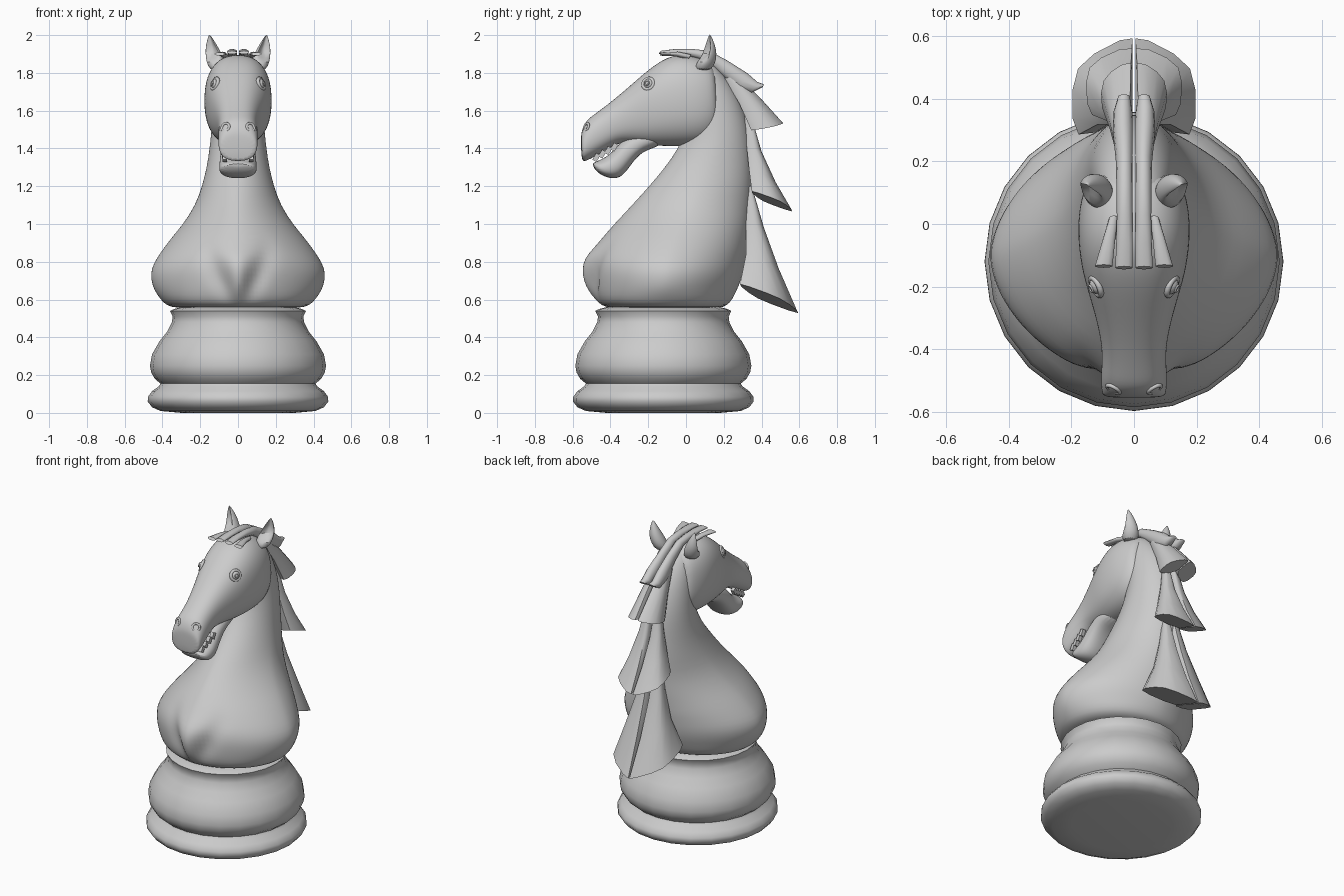
import bpy, bmesh, math
from mathutils import Vector

cube = bpy.data.objects.get("Cube")
if cube:
    bpy.data.objects.remove(cube, do_unlink=True)

grey = bpy.data.materials.new("plain grey")
grey.use_nodes = True
GREY = (0.6, 0.6, 0.6, 1)
grey.diffuse_color = GREY
grey.node_tree.nodes["Principled BSDF"].inputs["Base Color"].default_value = GREY


def finish(ob, name, angle=50):
    ob.name = name
    ob.data.materials.clear()
    ob.data.materials.append(grey)
    bpy.ops.object.select_all(action='DESELECT')
    ob.select_set(True)
    bpy.context.view_layer.objects.active = ob
    bpy.ops.object.shade_smooth_by_angle(angle=math.radians(angle))
    return ob


def loft(name, rings, subdiv=0, angle=50):
    """Skin a list of equal-sized point rings and cap both ends."""
    bm = bmesh.new()
    loops = [[bm.verts.new(p) for p in ring] for ring in rings]
    n = len(loops[0])
    for a, b in zip(loops, loops[1:]):
        for i in range(n):
            j = (i + 1) % n
            bm.faces.new((a[i], a[j], b[j], b[i]))
    bm.faces.new(loops[0])
    bm.faces.new(loops[-1])
    bmesh.ops.recalc_face_normals(bm, faces=bm.faces)
    mesh = bpy.data.meshes.new(name)
    bm.to_mesh(mesh)
    bm.free()
    ob = bpy.data.objects.new(name, mesh)
    bpy.context.collection.objects.link(ob)
    if subdiv:
        mod = ob.modifiers.new("smooth", 'SUBSURF')
        mod.levels = mod.render_levels = subdiv
    return finish(ob, name, angle)


def angles(n):
    return [2 * math.pi * i / n for i in range(n)]


def power(v, p=0.85):
    """Below 1 squares a round section off, above 1 draws it to a diamond."""
    return math.copysign(abs(v) ** p, v)


# turned base
BASE_Y = -0.12
profile = [(.3, 0), (.41, .01), (.455, .03), (.478, .06), (.477, .085), (.455, .115), (.42, .14),
           (.41, .155), (.44, .18), (.46, .215), (.466, .25), (.455, .31), (.415, .38),
           (.375, .43), (.35, .48), (.346, .51), (.36, .54), (.34, .55), (.3, .56)]
loft("turned_base", [[(r * math.sin(a), BASE_Y + r * math.cos(a), z) for a in angles(24)]
                     for r, z in profile], angle=60)


# chest and neck: level slices of height, front, back, half width
def keel(x, z):
    strength = max(0, 1 - ((z - .74) / .16) ** 2)
    groove = .03 + max(0, z - .57) * .45
    ridge = -.05 * math.exp(-(x / (groove * .7)) ** 2)
    dip = .035 * math.exp(-((abs(x) - groove) / .04) ** 2)
    return strength * (ridge + dip)


slices = [(.55, -.40, .18, .33), (.57, -.45, .22, .38), (.6, -.475, .245, .41),
          (.65, -.495, .27, .445), (.7, -.5, .29, .46), (.76, -.505, .305, .462),
          (.82, -.5, .315, .43), (.87, -.475, .325, .395), (.93, -.44, .33, .35),
          (1, -.38, .34, .29), (1.1, -.285, .345, .225), (1.2, -.195, .35, .19),
          (1.3, -.11, .35, .165), (1.4, -.04, .345, .15), (1.5, 0, .335, .14),
          (1.6, 0, .31, .132), (1.7, 0, .27, .12), (1.8, 0, .2, .1), (1.87, .02, .13, .07)]
rings = []
for z, front, back, w in slices:
    ring = []
    taper = 1.14 if .6 < z < 1.15 else 1.05
    for a in angles(64):
        x = w * power(math.sin(a), taper)
        y = (front + back) / 2 + (back - front) / 2 * power(math.cos(a), taper)
        if math.cos(a) < 0:
            y += keel(x, z)
        ring.append((x, y, z))
    rings.append(ring)
loft("chest_and_neck", rings, 1)


# head and jaw: sections from a top point to a bottom point with a half width
def muzzle_loft(name, sections):
    rings = []
    for ty, tz, by, bz, w in sections:
        rings.append([(w * power(math.sin(a)),
                       (ty + by) / 2 + (ty - by) / 2 * power(math.cos(a)),
                       (tz + bz) / 2 + (tz - bz) / 2 * power(math.cos(a))) for a in angles(20)])
    loft(name, rings, 2, 60)


muzzle_loft("head", [
    (.165, 1.82, .175, 1.54, .11), (.12, 1.87, .17, 1.47, .15), (0, 1.905, .1, 1.42, .18),
    (-.1, 1.89, 0, 1.41, .182), (-.2, 1.82, -.1, 1.41, .168), (-.3, 1.73, -.2, 1.415, .136),
    (-.4, 1.645, -.29, 1.43, .11), (-.48, 1.585, -.36, 1.43, .102), (-.53, 1.55, -.44, 1.38, .107),
    (-.553, 1.495, -.53, 1.33, .105), (-.556, 1.46, -.555, 1.33, .095)])
muzzle_loft("lower_jaw", [
    (-.1, 1.52, -.12, 1.41, .09), (-.23, 1.5, -.235, 1.39, .092), (-.33, 1.46, -.3, 1.3, .092),
    (-.39, 1.375, -.345, 1.24, .1), (-.46, 1.335, -.41, 1.24, .102),
    (-.505, 1.322, -.47, 1.27, .085)])


# teeth along the upper lip
for side in (-1, 1):
    for i in range(4):
        t = i / 3
        bpy.ops.mesh.primitive_cube_add(
            size=1, location=(side * (.07 + .012 * t), -.475 + .095 * t, 1.352 + .055 * t),
            rotation=(-.5, 0, 0))
        tooth = bpy.context.object
        tooth.scale = (.022, .025, .04)
        finish(tooth, "tooth", 30)


# eyes and nostrils
def ball(name, place, r):
    bpy.ops.mesh.primitive_uv_sphere_add(segments=16, ring_count=10, radius=r, location=place)
    finish(bpy.context.object, name)


def rim(name, place, normal, r, thick):
    bpy.ops.mesh.primitive_torus_add(
        major_segments=20, minor_segments=8, major_radius=r, minor_radius=thick, location=place,
        rotation=Vector(normal).to_track_quat('Z', 'Y').to_euler())
    finish(bpy.context.object, name)


for side in (-1, 1):
    gaze = (side * .85, -.4, .3)
    ball("eye", (side * .113, -.195, 1.74), .03)
    rim("eyelid", (side * .121, -.2, 1.742), gaze, .03, .01)
    rim("pupil", (side * .137, -.207, 1.746), gaze, .011, .004)
    rim("nostril", (side * .066, -.528, 1.512), (side * .45, -.85, .3), .022, .007)


# ears: cupped leaf shapes opening forward and outward
ear_rings = [(.105, .09, 1.81, .045, .045), (.118, .105, 1.86, .05, .055),
             (.132, .115, 1.9, .046, .05), (.143, .122, 1.95, .03, .034),
             (.152, .125, 2.005, .003, .003)]
TURN = .5
for side in (-1, 1):
    rings = []
    for cx, cy, z, w, d in ear_rings:
        ring = []
        for a in angles(16):
            u, v = w * math.cos(a), d * math.sin(a)
            if v < 0 and z > 1.87:
                v = -.35 * v - d * .4 * abs(math.cos(a))
            ring.append((side * (cx + u * math.cos(TURN) - v * math.sin(TURN)),
                         cy + u * math.sin(TURN) + v * math.cos(TURN), z))
        rings.append(ring)
    loft("ear", rings, 1, 60)


# mane locks: points of x, y, z, half width, half thickness
def lock(name, points, across, through, shape=1):
    wide, thick = Vector(across).normalized(), Vector(through).normalized()
    for side in (-1, 1):
        rings = []
        for x, y, z, hw, ht in points:
            ring = []
            for a in angles(12):
                p = (Vector((x, y, z)) + wide * hw * power(math.cos(a), shape)
                     + thick * ht * power(math.sin(a), shape))
                ring.append((side * max(p.x, .004), p.y, p.z))
            rings.append(ring)
        loft(name, rings, 0, 50)


SIDEWAYS, UPWARD = (1, 0, 0), (0, .5, .87)
lock("crest_lock", [(.032, -.14, 1.908, .028, .01), (.03, -.07, 1.912, .027, .016),
                    (.03, .02, 1.908, .025, .022), (.03, .11, 1.892, .026, .028),
                    (.03, .2, 1.83, .028, .04), (.034, .3, 1.755, .034, .05),
                    (.035, .36, 1.722, .03, .035), (.032, .41, 1.732, .018, .008)],
     SIDEWAYS, UPWARD)
lock("forelock", [(.065, .02, 1.885, .014, .014), (.08, -.05, 1.9, .02, .014),
                  (.097, -.135, 1.9, .028, .01)], SIDEWAYS, UPWARD)
OUTWARD = (.85, .52, 0)
lock("upper_mane_lock", [(.03, .24, 1.78, .04, .03), (.04, .34, 1.65, .065, .04),
                         (.05, .43, 1.515, .095, .055)], (.42, -.88, -.2), OUTWARD, 1.3)
FLARE = (.48, -.8, .4)
lock("middle_mane_lock", [(.03, .33, 1.56, .025, .025), (.04, .36, 1.4, .05, .04),
                          (.055, .405, 1.25, .09, .06), (.07, .455, 1.12, .135, .085)],
     FLARE, OUTWARD, 1.4)
lock("lower_mane_lock", [(.03, .33, 1.2, .025, .025), (.045, .365, 1, .06, .045),
                         (.065, .405, .8, .11, .075), (.085, .44, .605, .195, .11)],
     FLARE, OUTWARD, 1.4)
